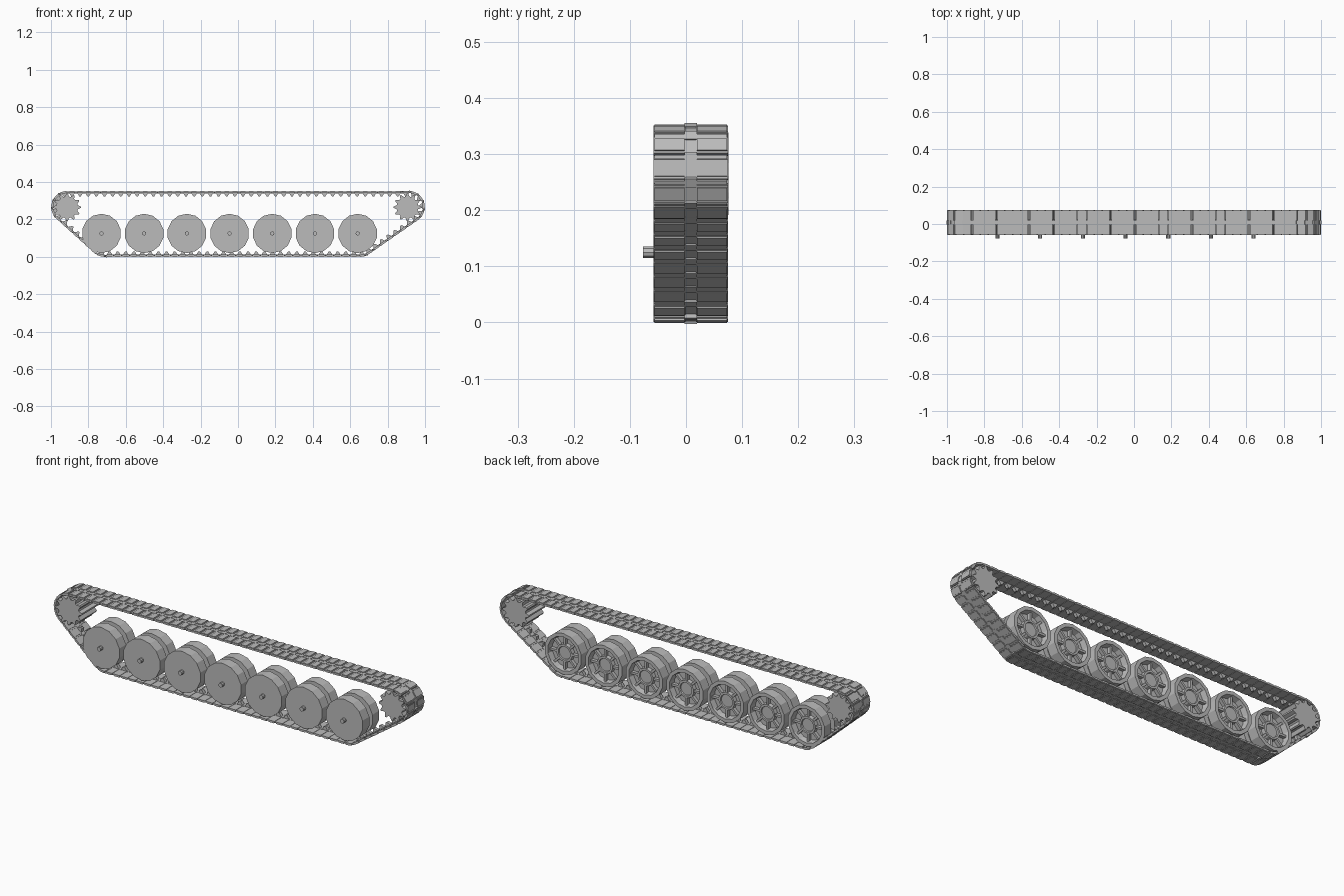
import bpy, bmesh, math
from mathutils import Matrix, Vector

cube = bpy.data.objects.get("Cube")
if cube:
    bpy.data.objects.remove(cube, do_unlink=True)

steel = bpy.data.materials.new("grey_steel")
steel.use_nodes = True
steel.diffuse_color = (0.5, 0.5, 0.5, 1)
steel.node_tree.nodes["Principled BSDF"].inputs["Base Color"].default_value = (0.5, 0.5, 0.5, 1)

MID_Y = 0.0085      # centre plane of the track
FRONT_Y, BACK_Y = -0.058, 0.075


def finish(name, bm):
    bmesh.ops.recalc_face_normals(bm, faces=bm.faces[:])
    mesh = bpy.data.meshes.new(name)
    bm.to_mesh(mesh)
    bm.free()
    mesh.materials.append(steel)
    return mesh


def place(name, mesh, loc=(0, 0, 0)):
    obj = bpy.data.objects.new(name, mesh)
    obj.location = loc
    bpy.context.collection.objects.link(obj)
    return obj


def add_box(bm, size, loc, frame=Matrix()):
    m = frame @ Matrix.Translation(loc) @ Matrix.Diagonal((*size, 1))
    bmesh.ops.create_cube(bm, size=1, matrix=m)


def add_prism(bm, outline, y0, y1, frame=Matrix()):
    """Extrude an x-z outline from y0 to y1."""
    ends = [[bm.verts.new(frame @ Vector((x, y, z))) for x, z in outline] for y in (y0, y1)]
    n = len(outline)
    for ring in ends:
        bm.faces.new(ring)
    for i in range(n):
        j = (i + 1) % n
        bm.faces.new((ends[0][i], ends[0][j], ends[1][j], ends[1][i]))


def circle(radius, sides, turn=0.0):
    return [(radius * math.cos(turn + math.tau * i / sides),
             radius * math.sin(turn + math.tau * i / sides)) for i in range(sides)]


# Track path: a belt around four rounded corners, counter-clockwise
corners = [(-0.71, 0.094, 0.087), (0.65, 0.094, 0.087),
           (0.912, 0.266, 0.079), (-0.912, 0.266, 0.079)]


def tangent_angle(a, b):
    dx, dz = b[0] - a[0], b[1] - a[1]
    return math.atan2(dz, dx) - math.acos((a[2] - b[2]) / math.hypot(dx, dz))


path = []
for i, c in enumerate(corners):
    start = tangent_angle(corners[i - 1], c)
    sweep = (tangent_angle(c, corners[(i + 1) % 4]) - start) % math.tau
    for k in range(17):
        a = start + sweep * k / 16
        path.append(Vector((c[0] + c[2] * math.cos(a), 0, c[1] + c[2] * math.sin(a))))
path.append(path[0])
spans = [(p, q, (q - p).length) for p, q in zip(path, path[1:])]
total = sum(s[2] for s in spans)


def point_at(dist):
    dist %= total
    for p, q, length in spans:
        if dist <= length:
            return p.lerp(q, dist / length)
        dist -= length
    return path[-1].copy()


# Track links: paired pads, hinge pins, centre connector and guide tooth
links = round(total / 0.0437)
pitch = total / links
bm = bmesh.new()
for i in range(links):
    d = i * pitch
    a, b = point_at(d - pitch / 2), point_at(d + pitch / 2)
    along = (b - a).normalized()
    out = Vector((along.z, 0, -along.x))
    side = out.cross(along)
    frame = Matrix((along, side, out)).transposed().to_4x4()
    frame.translation = point_at(d)
    # The link's local y may run backwards, so lay it out around the middle plane
    frame = frame @ Matrix.Translation((0, MID_Y * side.y, 0))
    for s in (-1, 1):
        add_box(bm, (0.035, 0.057, 0.009), (0, s * 0.038, 0), frame)
        add_box(bm, (0.026, 0.053, 0.004), (0, s * 0.038, 0.005), frame)
    add_box(bm, (0.007, 0.129, 0.007), (pitch / 2, 0, 0), frame)
    add_box(bm, (0.018, 0.022, 0.011), (pitch / 2, 0, 0), frame)
    add_box(bm, (0.03, 0.019, 0.006), (0, 0, 0), frame)
    add_prism(bm, [(-0.016, -0.003), (0.016, -0.003), (0.004, -0.022), (-0.004, -0.022)],
              -0.008, 0.008, frame)
place("track_links", finish("track_links", bm))

# Road wheel: twin discs with a guide groove, dished and spoked at the back
SIDES = 14
profile = [(0.105, FRONT_Y), (0.105, -0.004), (0.08, -0.004), (0.08, 0.021), (0.105, 0.021),
           (0.105, BACK_Y), (0.087, BACK_Y), (0.081, 0.046), (0.046, 0.046),
           (0.044, 0.066), (0.034, 0.066), (0.032, 0.06)]
bm = bmesh.new()
rings = [[bm.verts.new((x, y, z)) for x, z in circle(r, SIDES, math.pi / 2)] for r, y in profile]
for lower, upper in zip(rings, rings[1:]):
    for i in range(SIDES):
        j = (i + 1) % SIDES
        bm.faces.new((lower[i], lower[j], upper[j], upper[i]))
bm.faces.new(rings[0])
bm.faces.new(rings[-1])
for i in range(8):
    turn = Matrix.Rotation(math.tau * i / 8, 4, 'Y')
    add_box(bm, (0.044, 0.018, 0.011), (0.063, 0.054, 0), turn)
wheel_mesh = finish("road_wheel", bm)

# Axle stub
bm = bmesh.new()
add_prism(bm, circle(0.011, 10), -0.077, FRONT_Y + 0.005)
axle_mesh = finish("axle_stub", bm)

for i in range(7):
    loc = (-0.73 + i * 0.2283, 0, 0.125)
    place(f"road_wheel_{i + 1}", wheel_mesh, loc)
    place(f"axle_stub_{i + 1}", axle_mesh, loc)

# Toothed end wheels
TEETH = 12
outline = []
for i in range(TEETH):
    for shift, radius in ((-0.36, 0.058), (-0.1, 0.074), (0.1, 0.074), (0.36, 0.058)):
        a = math.tau * (i + shift) / TEETH
        outline.append((radius * math.cos(a), radius * math.sin(a)))
bm = bmesh.new()
add_prism(bm, outline, FRONT_Y + 0.002, BACK_Y + 0.001)
sprocket_mesh = finish("sprocket", bm)
place("right_sprocket", sprocket_mesh, (-0.914, 0, 0.265))
place("left_sprocket", sprocket_mesh, (0.906, 0, 0.265))
